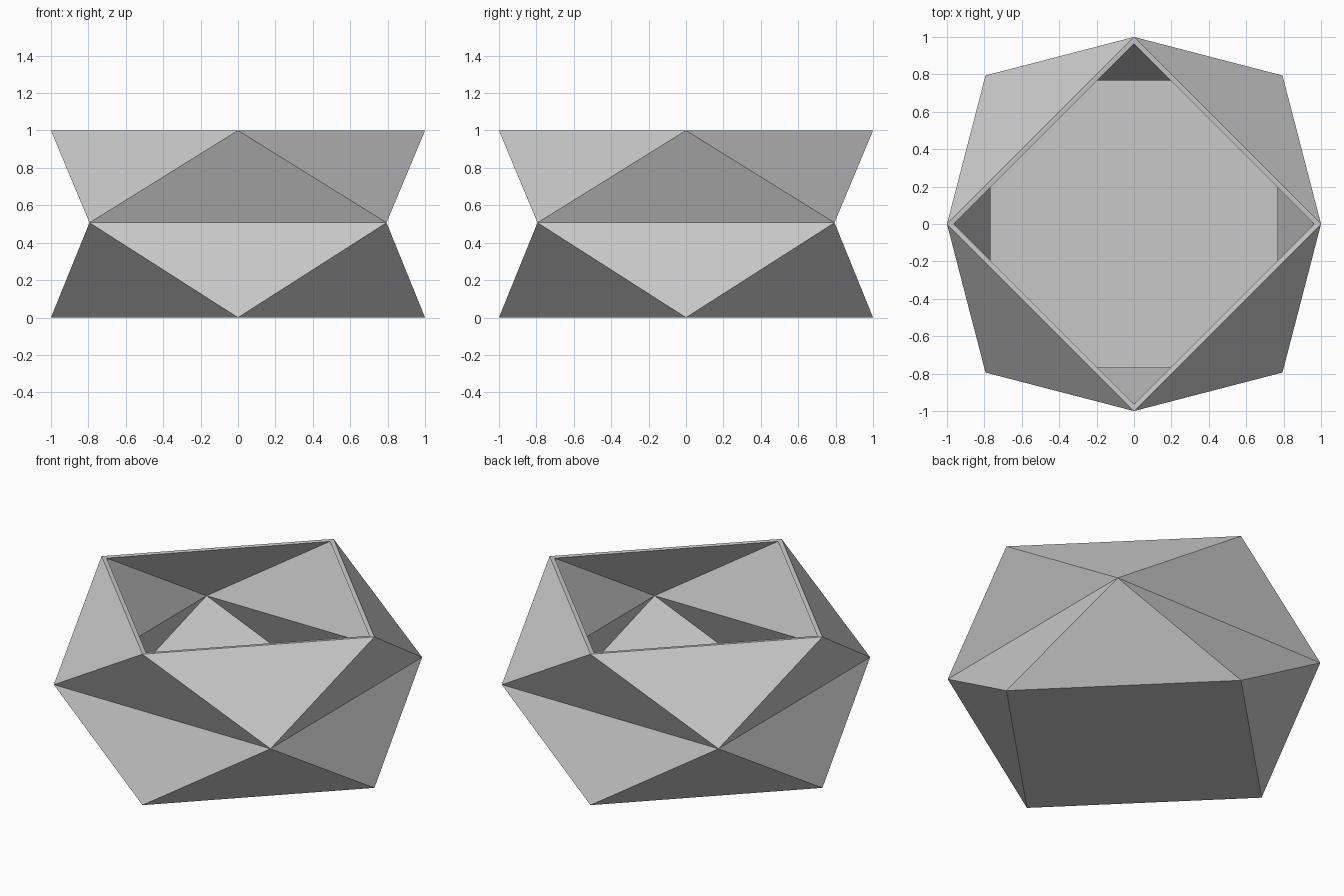
import bpy
import bmesh
from math import sin, cos, pi, hypot

cube = bpy.data.objects.get("Cube")
if cube:
    bpy.data.objects.remove(cube, do_unlink=True)

# Single matte grey
grey = bpy.data.materials.new("soft_grey")
grey.use_nodes = True
colour = (0.58, 0.58, 0.58, 1)
grey.diffuse_color = colour
grey.node_tree.nodes["Principled BSDF"].inputs["Base Color"].default_value = colour

SIDES = 4
MID = hypot(0.794, 0.794)
bm = bmesh.new()


def ring(radius, z, turn):
    """Regular ring of vertices, rotated by a fraction of one side."""
    angles = [2 * pi * (k + turn) / SIDES for k in range(SIDES)]
    return [bm.verts.new((radius * cos(a), radius * sin(a), z)) for a in angles]


# Faceted outer shell: square rings at top and base, turned square at the waist
base = ring(1, 0, 0)
waist = ring(MID, 0.507, 0.5)
top = ring(1, 1, 0)

for k in range(SIDES):
    n = (k + 1) % SIDES
    bm.faces.new((top[k], waist[k], top[n]))
    bm.faces.new((waist[k - 1], waist[k], top[k]))
    bm.faces.new((base[k], base[n], waist[k]))
    bm.faces.new((waist[k - 1], base[k], waist[k]))
bm.faces.new(base[::-1])

mesh = bpy.data.meshes.new("faceted_bowl")
bm.normal_update()
bm.to_mesh(mesh)
bm.free()
mesh.materials.append(grey)
bowl = bpy.data.objects.new("faceted_bowl", mesh)
bpy.context.collection.objects.link(bowl)

# Thin wall grown inwards, leaving the top open with a narrow rim
wall = bowl.modifiers.new("wall", 'SOLIDIFY')
wall.thickness = 0.037
wall.offset = -1
